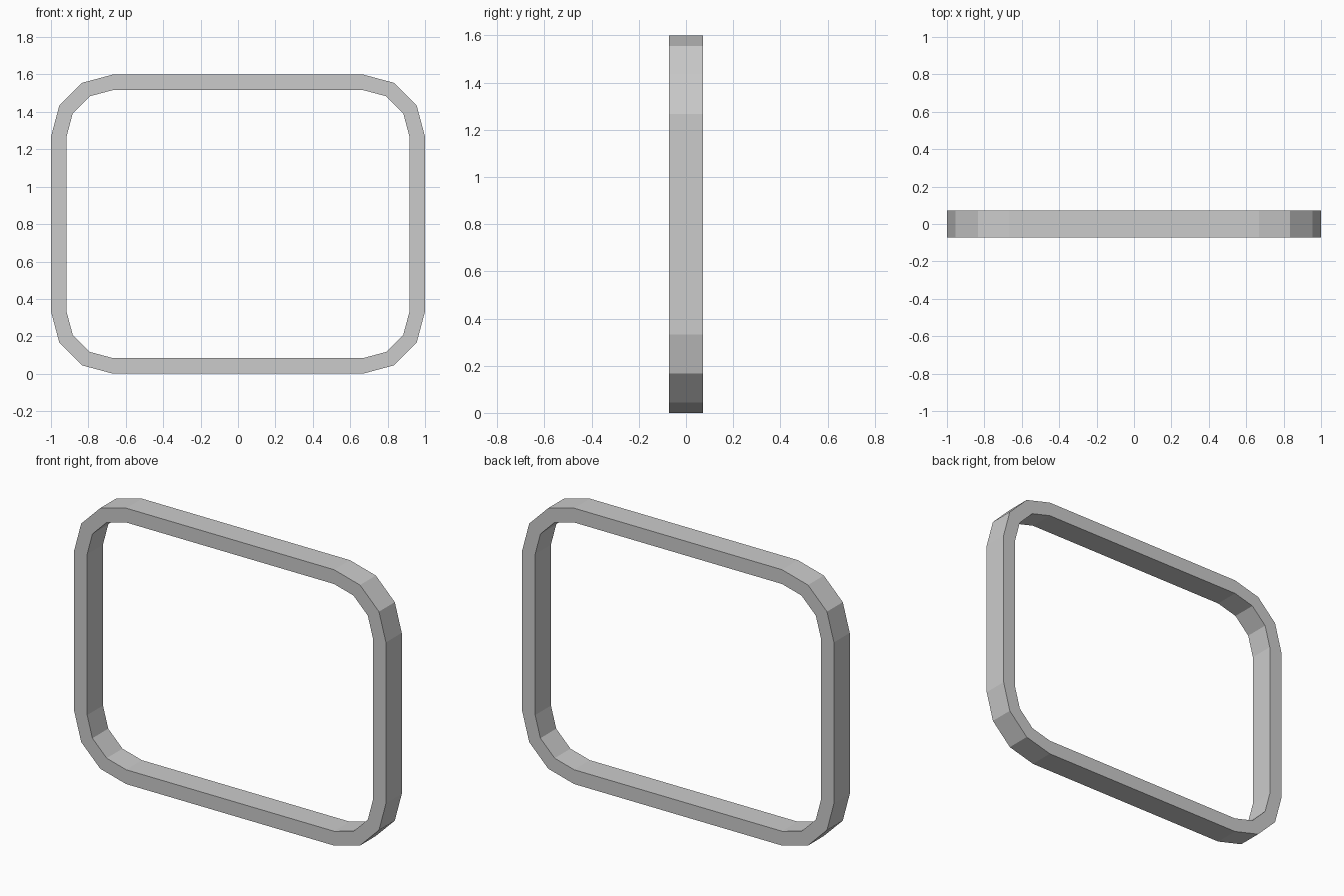
import bpy, bmesh
from math import cos, sin, radians

if "Cube" in bpy.data.objects:
    bpy.data.objects.remove(bpy.data.objects["Cube"])

HALF_DEPTH = 0.0725
CX, CZ, MID = 0.667, 0.467, 0.8   # corner arc centres, measured from the frame's middle
R_OUT, R_IN = 0.333, 0.25


def rounded_loop(bm, r, y):
    # Rounded rectangle with three flat segments per corner
    verts = []
    for i, (sx, sz) in enumerate([(1, 1), (-1, 1), (-1, -1), (1, -1)]):
        for k in range(4):
            a = radians(90 * i + 30 * k)
            verts.append(bm.verts.new((sx * CX + r * cos(a), y, MID + sz * CZ + r * sin(a))))
    return verts


# Rectangular-section frame: four loops bridged into a closed ring
bm = bmesh.new()
loops = [rounded_loop(bm, r, y) for r, y in (
    (R_OUT, -HALF_DEPTH), (R_OUT, HALF_DEPTH), (R_IN, HALF_DEPTH), (R_IN, -HALF_DEPTH))]
for a, b in zip(loops, loops[1:] + loops[:1]):
    n = len(a)
    for i in range(n):
        j = (i + 1) % n
        bm.faces.new((a[i], a[j], b[j], b[i]))
bmesh.ops.recalc_face_normals(bm, faces=bm.faces)

mesh = bpy.data.meshes.new("rounded_frame")
bm.to_mesh(mesh)
bm.free()
bpy.context.collection.objects.link(bpy.data.objects.new("rounded_frame", mesh))
